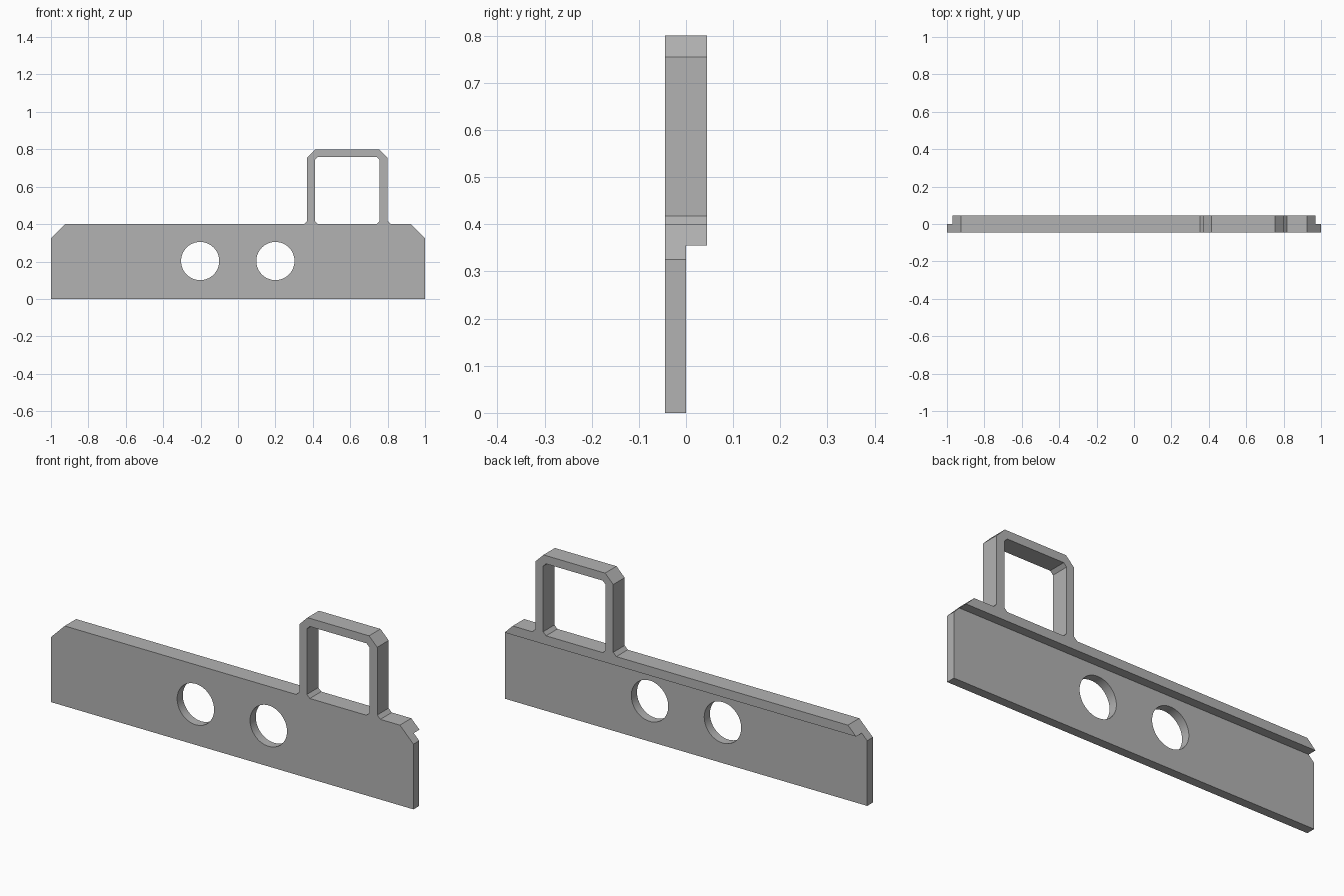
import bpy
import bmesh
import math
from mathutils import Matrix

cube = bpy.data.objects.get("Cube")
if cube:
    bpy.data.objects.remove(cube, do_unlink=True)

HALF = 0.045      # half of the full thickness
TOP = 0.4         # top of the plate
LIP = 0.355       # underside of the rear lip

grey = bpy.data.materials.new("plain grey")
grey.use_nodes = True
colour = (0.45, 0.45, 0.45, 1)
grey.diffuse_color = colour
grey.node_tree.nodes["Principled BSDF"].inputs["Base Color"].default_value = colour


def make_object(name, bm):
    bmesh.ops.recalc_face_normals(bm, faces=bm.faces)
    mesh = bpy.data.meshes.new(name)
    bm.to_mesh(mesh)
    bm.free()
    mesh.materials.append(grey)
    obj = bpy.data.objects.new(name, mesh)
    bpy.context.collection.objects.link(obj)
    return obj


def prism(name, outline, y0, y1):
    """Extrude an x-z outline from y0 to y1."""
    bm = bmesh.new()
    face = bm.faces.new([bm.verts.new((x, y0, z)) for x, z in outline])
    new = bmesh.ops.extrude_face_region(bm, geom=[face])["geom"]
    verts = [v for v in new if isinstance(v, bmesh.types.BMVert)]
    bmesh.ops.translate(bm, verts=verts, vec=(0, y1 - y0, 0))
    return make_object(name, bm)


def chamfered(x0, x1, z0, z1, c):
    """Rectangle outline with all four corners cut."""
    return [(x0 + c, z0), (x1 - c, z0), (x1, z0 + c), (x1, z1 - c),
            (x1 - c, z1), (x0 + c, z1), (x0, z1 - c), (x0, z0 + c)]


def cylinder(name, x, z, radius):
    bm = bmesh.new()
    turn = Matrix.Translation((x, 0, z)) @ Matrix.Rotation(math.pi / 2, 4, 'X')
    bmesh.ops.create_cone(bm, cap_ends=True, segments=64, radius1=radius,
                          radius2=radius, depth=0.4, matrix=turn)
    return make_object(name, bm)


# Plate and square loop as one silhouette
left, right, peak, cut, foot = 0.37, 0.80, 0.80, 0.045, 0.017
outline = [(-1, 0), (1, 0), (1, 0.325), (0.925, TOP),
           (right + foot, TOP), (right, TOP + foot), (right, peak - cut),
           (right - cut, peak), (left + cut, peak), (left, peak - cut),
           (left, TOP + foot), (left - foot, TOP), (-0.925, TOP), (-1, 0.325)]
plate = prism("plate_with_loop", outline, -HALF, HALF)

# Loop opening, two round holes, and the recess below the rear lip
cutters = [
    prism("loop_opening", chamfered(0.412, 0.757, TOP, 0.759, 0.016), -0.2, 0.2),
    prism("lip_recess", [(-1.2, -0.2), (1.2, -0.2), (1.2, LIP), (-1.2, LIP)], 0, 0.2),
]
cutters += [cylinder("round_hole", x, 0.2025, 0.102) for x in (-0.2025, 0.2)]

for cutter in cutters:
    cutter.hide_render = True
    mod = plate.modifiers.new(cutter.name, 'BOOLEAN')
    mod.operation = 'DIFFERENCE'
    mod.solver = 'EXACT'
    mod.object = cutter

# Bake the cuts and remove the cutters
bpy.context.view_layer.update()
graph = bpy.context.evaluated_depsgraph_get()
result = bpy.data.meshes.new_from_object(plate.evaluated_get(graph))
plate.modifiers.clear()
plate.data = result
for cutter in cutters:
    bpy.data.objects.remove(cutter, do_unlink=True)

bpy.ops.object.select_all(action='DESELECT')
plate.select_set(True)
bpy.context.view_layer.objects.active = plate
bpy.ops.object.shade_smooth_by_angle(angle=math.radians(30))
